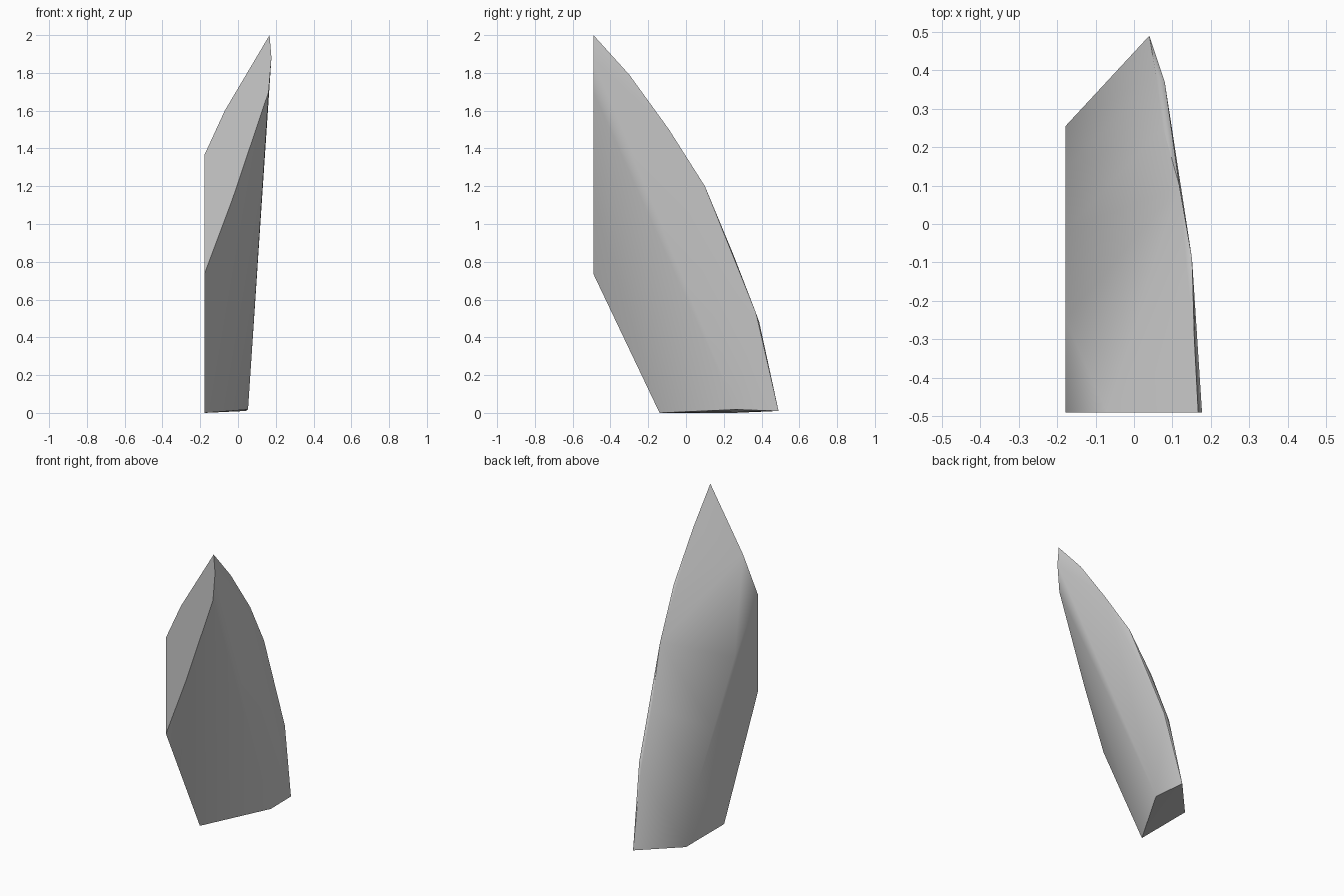
import bpy, bmesh, math

cube = bpy.data.objects.get("Cube")
if cube:
    bpy.data.objects.remove(cube, do_unlink=True)

# Single stone colour
stone = bpy.data.materials.new("light_grey_stone")
stone.use_nodes = True
colour = (0.6, 0.6, 0.6, 1)
stone.diffuse_color = colour
stone.node_tree.nodes["Principled BSDF"].inputs["Base Color"].default_value = colour

# Flat front face, as an x, z profile
FRONT, SIDE = -0.49, -0.178
front_profile = [(SIDE, 0.735), (SIDE, 1.365), (-0.07, 1.6), (0.167, 2.0),
                 (0.177, 1.88), (0.162, 1.7), (-0.03, 1.13)]
points = [(x, FRONT, z) for x, z in front_profile]

# Flat right side, bounded behind by a curved crease, as a y, z profile
side_profile = [(-0.14, 0), (0.255, 0), (0.14, 0.36), (-0.02, 0.68), (-0.25, 1.05)]
points += [(SIDE, y, z) for y, z in side_profile]

# Broken base
points += [(0.053, 0.265, 0.018), (0.04, 0.49, 0.01)]

# Curved back ridge: outer rim and the narrow bevel beside it
points += [(0.08, 0.37, 0.53), (0.118, 0.1, 1.2), (0.151, -0.09, 1.5)]
points += [(0.057, 0.388, 0.48), (0.075, 0.252, 0.835), (0.137, -0.12, 1.53), (0.157, -0.3, 1.79)]

# Wrap the profiles into one convex shard
bm = bmesh.new()
for p in points:
    bm.verts.new(p)
bmesh.ops.convex_hull(bm, input=bm.verts)
loose = [v for v in bm.verts if not v.link_faces]
bmesh.ops.delete(bm, geom=loose, context='VERTS')
bmesh.ops.dissolve_limit(bm, angle_limit=math.radians(0.5), verts=bm.verts, edges=bm.edges)
bmesh.ops.recalc_face_normals(bm, faces=bm.faces)
mesh = bpy.data.meshes.new("shard")
bm.to_mesh(mesh)
bm.free()
mesh.materials.append(stone)

shard = bpy.data.objects.new("shard", mesh)
bpy.context.collection.objects.link(shard)
bpy.context.view_layer.objects.active = shard
shard.select_set(True)
bpy.ops.object.shade_smooth_by_angle(angle=math.radians(52))

# Let the broad flat faces dominate the smooth shading
weighted = shard.modifiers.new("weighted_normals", 'WEIGHTED_NORMAL')
weighted.keep_sharp = True
